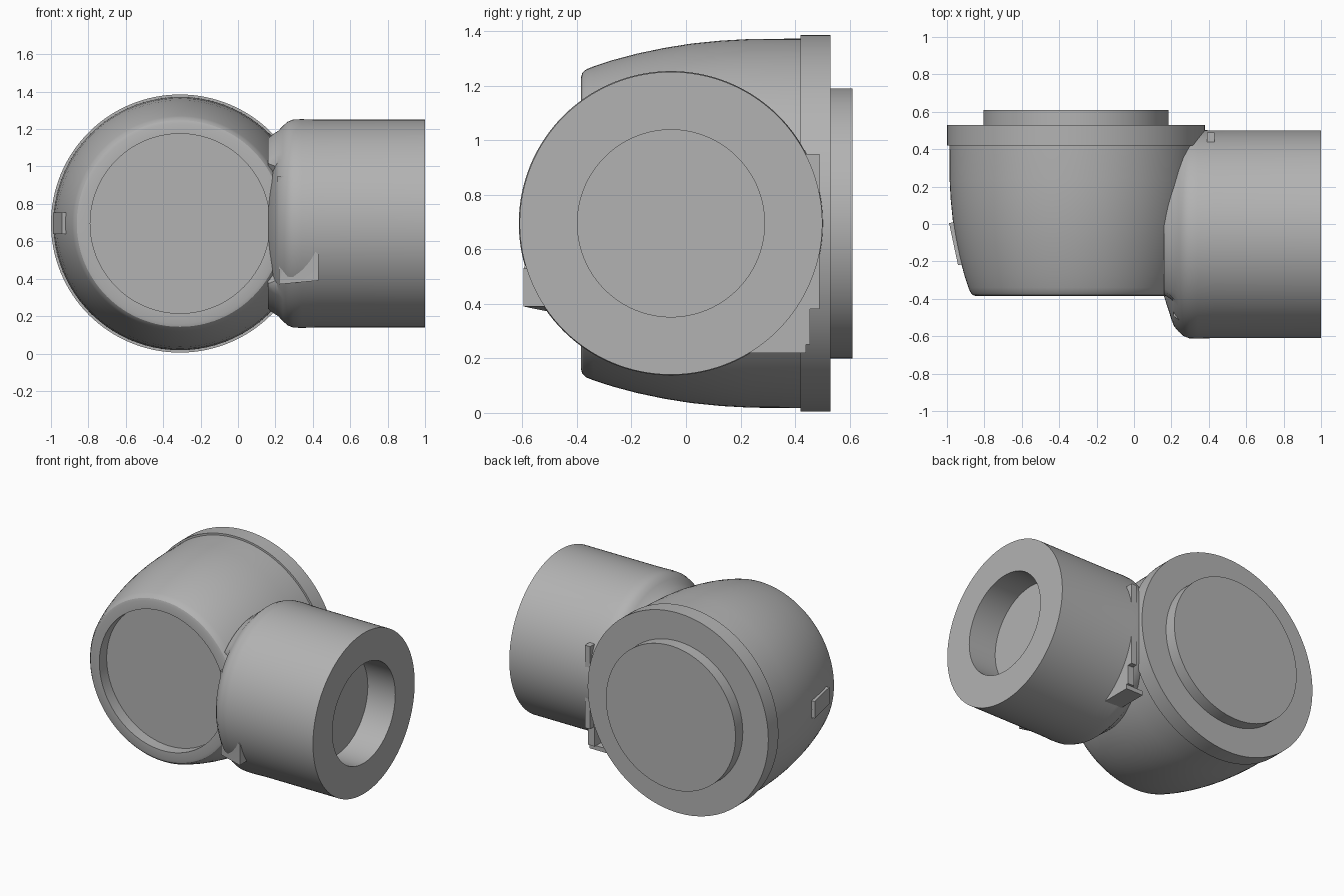
import bpy, bmesh, math
from mathutils import Matrix, Vector

cube = bpy.data.objects.get("Cube")
if cube:
    bpy.data.objects.remove(cube, do_unlink=True)

grey = bpy.data.materials.new("plain grey")
grey.use_nodes = True
colour = (0.45, 0.45, 0.45, 1)
grey.diffuse_color = colour
grey.node_tree.nodes["Principled BSDF"].inputs["Base Color"].default_value = colour

SEGMENTS = 128
MID_Z = 0.695
BODY_X = -0.31
ARM_Y = -0.055


def finish(bm, name, angle=30):
    bmesh.ops.recalc_face_normals(bm, faces=bm.faces)
    mesh = bpy.data.meshes.new(name)
    bm.to_mesh(mesh)
    bm.free()
    obj = bpy.data.objects.new(name, mesh)
    bpy.context.collection.objects.link(obj)
    mesh.materials.append(grey)
    bpy.ops.object.select_all(action='DESELECT')
    obj.select_set(True)
    bpy.context.view_layer.objects.active = obj
    bpy.ops.object.shade_smooth_by_angle(angle=math.radians(angle))
    return obj


def lathe(profile, axis, centre):
    """Turn (distance along axis, radius) points about a line through centre."""
    bm = bmesh.new()
    side = Vector((0, 0, 1))
    verts = [bm.verts.new(centre + axis * d + side * r) for d, r in profile]
    edges = [bm.edges.new(pair) for pair in zip(verts, verts[1:])]
    bmesh.ops.spin(bm, geom=verts + edges, cent=centre, axis=axis,
                   angle=math.tau, steps=SEGMENTS, use_merge=True)
    bmesh.ops.remove_doubles(bm, verts=bm.verts, dist=0.0001)
    return bm


def block(name, low, high, turn=0):
    low, high = Vector(low), Vector(high)
    bm = bmesh.new()
    bmesh.ops.create_cube(bm, size=1, matrix=Matrix.Translation((low + high) / 2)
                          @ Matrix.Rotation(turn, 4, 'Z')
                          @ Matrix.Diagonal((high - low).to_4d()))
    return finish(bm, name)


# Tapered body with a recessed front and a stepped rear flange
body_profile = [
    (-0.305, 0), (-0.305, 0.48), (-0.385, 0.48), (-0.385, 0.535), (-0.38, 0.552),
    (-0.365, 0.565), (-0.34, 0.575), (-0.27, 0.598), (-0.18, 0.622),
    (-0.08, 0.643), (0.02, 0.659), (0.13, 0.67), (0.24, 0.676), (0.42, 0.677),
    (0.42, 0.69), (0.53, 0.69), (0.53, 0.495), (0.61, 0.495), (0.61, 0)]
finish(lathe(body_profile, Vector((0, 1, 0)), Vector((BODY_X, 0, MID_Z))), "body")

# Side arm with a blind bore and a flared neck
arm_profile = [
    (0.16, 0), (0.16, 0.33), (0.16, 0.455), (0.19, 0.48), (0.215, 0.495),
    (0.24, 0.522), (0.265, 0.544), (0.295, 0.556), (0.34, 0.558), (0.43, 0.555),
    (1, 0.555), (1, 0.343), (0.79, 0.343), (0.79, 0)]
arm = lathe(arm_profile, Vector((1, 0, 0)), Vector((0, ARM_Y, MID_Z)))
for v in arm.verts:
    # Pull the neck clear of the front opening
    if v.co.y < -0.385 and v.co.x < 0.25:
        v.co.x = max(v.co.x, 0.2 + 0.3 * (v.co.x - 0.16))
finish(arm, "side_arm")

# Flat gusset plates behind the arm
block("rear_gusset", (0.38, 0.1, 0.25), (0.43, 0.455, 0.7))
block("rear_gusset_edge", (0.39, 0.3, 0.38), (0.43, 0.49, 0.95))
block("gusset_foot", (0.3, 0.2, 0.22), (0.43, 0.44, 0.25))

# Sloping flat on the front of the neck
bm = bmesh.new()
outline = [(0.21, 0.95), (0.25, 0.95), (0.285, 0.85), (0.285, 0.65),
           (0.43, 0.53), (0.43, 0.39), (0.22, 0.37)]
front = [bm.verts.new((x, -0.49 - 0.75 * (min(x, 0.35) - 0.21), z)) for x, z in outline]
back = [bm.verts.new((x, -0.42, z)) for x, z in outline]
bm.faces.new(front)
bm.faces.new(back[::-1])
for i in range(len(outline)):
    j = (i + 1) % len(outline)
    bm.faces.new((front[i], back[i], back[j], front[j]))
bmesh.ops.triangulate(bm, faces=bm.faces)
finish(bm, "neck_flat", 10)

# Raised pad on the right side of the body
block("side_pad", (-0.965, -0.22, 0.638), (-0.935, 0.01, 0.755), math.radians(12))
